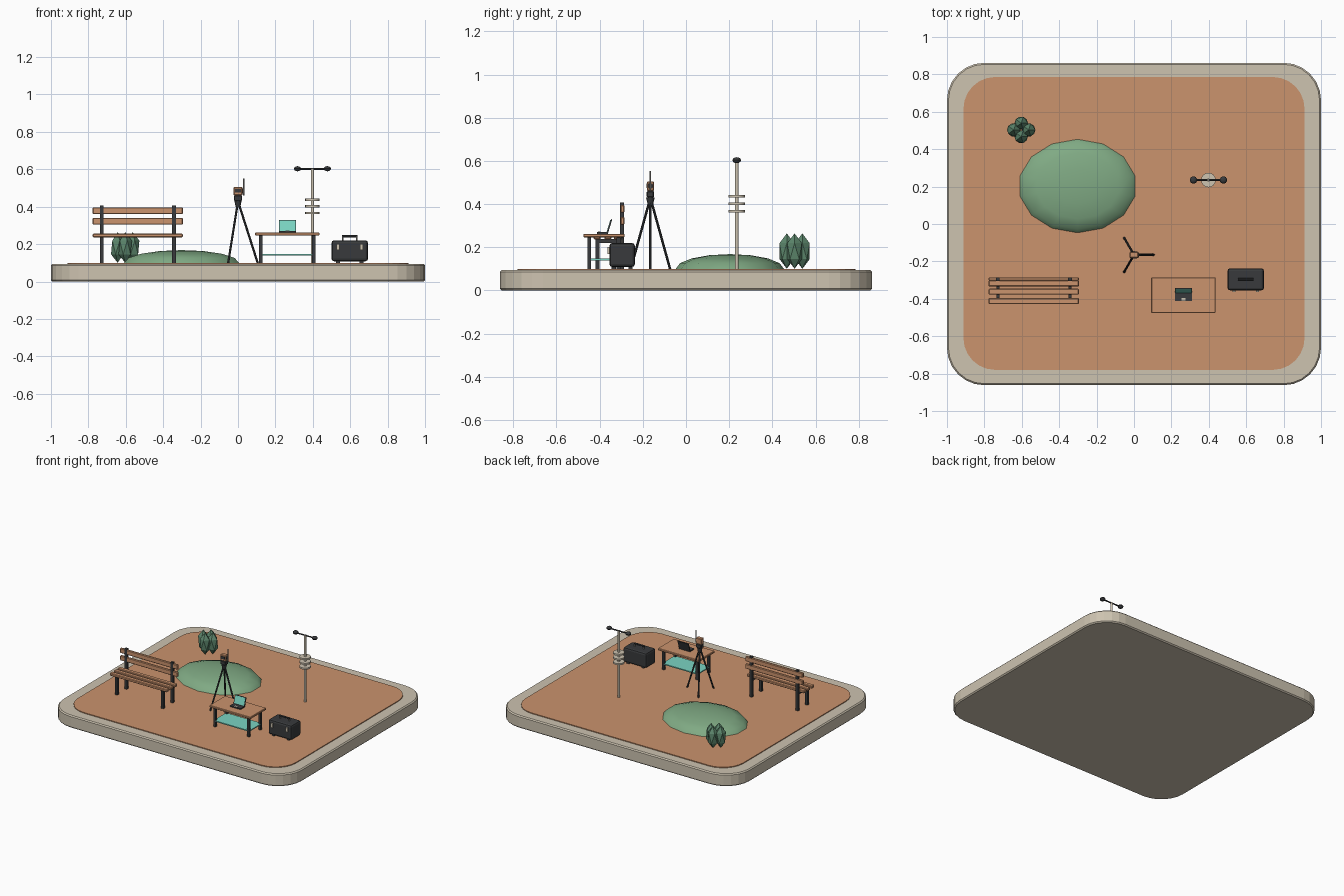
import bpy, bmesh, math
from mathutils import Vector

if "Cube" in bpy.data.objects:
    bpy.data.objects.remove(bpy.data.objects["Cube"])


def material(name, rgb):
    m = bpy.data.materials.new(name)
    lin = [((c / 255 + 0.055) / 1.055) ** 2.4 for c in rgb]
    m.diffuse_color = (*lin, 1)
    m.use_nodes = True
    m.node_tree.nodes["Principled BSDF"].inputs["Base Color"].default_value = m.diffuse_color
    return m


BEIGE = material("beige stone", (205, 195, 176))
CLAY = material("orange clay", (203, 147, 109))
GREEN = material("grass green", (128, 170, 132))
BUSH = material("bush green", (92, 134, 108))
DARK = material("charcoal", (56, 58, 60))
TEAL = material("teal", (122, 212, 194))
METAL = material("grey metal", (150, 148, 142))
GROUND = 0.1


def finish(name, bm, mat, bevel=0, segments=1, smooth=False):
    me = bpy.data.meshes.new(name)
    bmesh.ops.recalc_face_normals(bm, faces=bm.faces)
    bm.to_mesh(me)
    bm.free()
    ob = bpy.data.objects.new(name, me)
    bpy.context.collection.objects.link(ob)
    me.materials.append(mat)
    if bevel:
        mod = ob.modifiers.new("bevel", "BEVEL")
        mod.width, mod.segments = bevel, segments
        mod.limit_method, mod.angle_limit = "ANGLE", math.radians(40)
    if smooth:
        bpy.context.view_layer.objects.active = ob
        ob.select_set(True)
        bpy.ops.object.shade_smooth_by_angle(angle=math.radians(40))
        ob.select_set(False)
    return ob


def box(name, lo, hi, mat, bevel=0, segments=1):
    bm = bmesh.new()
    bmesh.ops.create_cube(bm, size=1)
    for v in bm.verts:
        v.co = [(a + b) / 2 + c * (b - a) for a, b, c in zip(lo, hi, v.co)]
    return finish(name, bm, mat, bevel, segments)


def rod(name, a, b, r, mat, sides=10, r2=None):
    a, b = Vector(a), Vector(b)
    d = b - a
    bm = bmesh.new()
    bmesh.ops.create_cone(bm, cap_ends=True, segments=sides, radius1=r,
                          radius2=r if r2 is None else r2, depth=d.length)
    bm.transform(d.to_track_quat("Z", "Y").to_matrix().to_4x4())
    bmesh.ops.translate(bm, verts=bm.verts, vec=(a + b) / 2)
    return finish(name, bm, mat, smooth=True)


def rounded_slab(name, hx, hy, cy, r, z0, z1, mat, bevel):
    bm = bmesh.new()
    pts = []
    for k, (sx, sy) in enumerate([(1, 1), (-1, 1), (-1, -1), (1, -1)]):
        for i in range(7):
            t = math.pi / 2 * (k + i / 6)
            pts.append((sx * (hx - r) + r * math.cos(t),
                        cy + sy * (hy - r) + r * math.sin(t), z0))
    face = bm.faces.new([bm.verts.new(p) for p in pts])
    top = bmesh.ops.extrude_face_region(bm, geom=[face])["geom"]
    bmesh.ops.translate(bm, vec=(0, 0, z1 - z0),
                        verts=[g for g in top if isinstance(g, bmesh.types.BMVert)])
    return finish(name, bm, mat, bevel)


# Platform and clay court
rounded_slab("platform", 1.0, 0.862, 0, 0.2, 0, 0.094, BEIGE, 0.008)
rounded_slab("clay_surface", 0.912, 0.783, 0.003, 0.17, 0.085, GROUND, CLAY, 0)

# Grass mound: upper half of a squashed sphere
bm = bmesh.new()
bmesh.ops.create_uvsphere(bm, u_segments=14, v_segments=8, radius=1)
for v in bm.verts:
    v.co = (v.co.x * 0.315 - 0.302, v.co.y * 0.25 + 0.203, v.co.z * 0.068 + GROUND)
bmesh.ops.bisect_plane(bm, geom=bm.verts[:] + bm.edges[:] + bm.faces[:],
                       plane_co=(0, 0, 0.097), plane_no=(0, 0, -1), clear_outer=True)
finish("grass_mound", bm, GREEN, smooth=True)

# Bush: four faceted spindles
for i, (dx, dy) in enumerate([(1, 0), (-1, 0), (0, 1), (0, -1)]):
    bm = bmesh.new()
    bmesh.ops.create_icosphere(bm, subdivisions=1, radius=1)
    for v in bm.verts:
        v.co = (v.co.x * 0.04 - 0.603 + dx * 0.04,
                v.co.y * 0.04 + 0.503 + dy * 0.036, v.co.z * 0.082 + 0.182)
    finish(f"bush_leaf_{i}", bm, BUSH)

# Bench
X0, X1 = -0.777, -0.295
for i, y in enumerate((-0.412, -0.362, -0.318)):
    box(f"bench_seat_slat_{i}", (X0, y - 0.016, 0.236), (X1, y + 0.016, 0.256), CLAY, 0.004)
for i, z in enumerate((0.322, 0.378)):
    box(f"bench_back_slat_{i}", (X0, -0.303, z - 0.018), (X1, -0.285, z + 0.018), CLAY, 0.004)
for i, x in enumerate((-0.728, -0.342)):
    box(f"bench_front_leg_{i}", (x - 0.01, -0.42, GROUND - 0.005), (x + 0.01, -0.4, 0.237), DARK)
    box(f"bench_back_post_{i}", (x - 0.01, -0.305, GROUND - 0.005), (x + 0.01, -0.287, 0.406), DARK)
    box(f"bench_rail_{i}", (x - 0.008, -0.42, 0.22), (x + 0.008, -0.29, 0.237), DARK)

# Tripod with instrument
TY = -0.165
for i in range(3):
    t = i * 2 * math.pi / 3
    c, s = math.cos(t), math.sin(t)
    rod(f"tripod_leg_{i}", (0.106 * c, TY + 0.106 * s, GROUND - 0.003),
        (0.006 * c, TY + 0.006 * s, 0.41), 0.006, DARK, 8)
rod("tripod_collar", (0, TY, 0.395), (0, TY, 0.43), 0.012, DARK, 10, 0.02)
box("tripod_head", (-0.022, TY - 0.017, 0.43), (0.022, TY + 0.017, 0.46), DARK, 0.004)
box("instrument_body", (-0.024, TY - 0.016, 0.46), (0.024, TY + 0.016, 0.505), CLAY, 0.004)
box("instrument_screen", (-0.016, TY - 0.019, 0.475), (0.016, TY - 0.014, 0.495), DARK)
rod("instrument_lens", (0.02, TY, 0.484), (0.027, TY, 0.484), 0.013, DARK, 12)
rod("instrument_antenna", (0.031, TY, 0.46), (0.031, TY, 0.552), 0.003, METAL, 8)

# Table
box("table_top", (0.092, -0.475, 0.246), (0.436, -0.285, 0.262), CLAY, 0.003)
box("table_shelf", (0.115, -0.455, 0.139), (0.413, -0.305, 0.147), TEAL)
for x in (0.122, 0.405):
    for y in (-0.448, -0.312):
        side = ("left" if x < 0.2 else "right") + ("_front" if y < -0.4 else "_back")
        box("table_leg_" + side, (x - 0.009, y - 0.009, GROUND - 0.003),
            (x + 0.009, y + 0.009, 0.248), DARK)

# Laptop
box("laptop_base", (0.22, -0.412, 0.262), (0.31, -0.362, 0.27), DARK)
box("laptop_touchpad", (0.254, -0.408, 0.27), (0.276, -0.395, 0.272), BEIGE)
lid = box("laptop_lid", (-0.046, -0.003, 0), (0.046, 0.003, 0.066), DARK)
screen = box("laptop_screen", (-0.042, -0.005, 0.004), (0.042, -0.002, 0.062), TEAL)
for ob in (lid, screen):
    ob.location = (0.265, -0.364, 0.266)
    ob.rotation_euler.x = -math.radians(17)

# Equipment case with latches, handle and feet
box("case_body", (0.5, -0.355, 0.108), (0.695, -0.237, 0.22), DARK, 0.014, 2)
for i, x in enumerate((0.535, 0.66)):
    box(f"case_latch_{i}", (x - 0.008, -0.364, 0.168), (x + 0.008, -0.353, 0.2), BEIGE)
    for j, y in enumerate((-0.335, -0.257)):
        box(f"case_foot_{i}{j}", (x - 0.01, y - 0.01, GROUND - 0.002),
            (x + 0.01, y + 0.01, 0.112), DARK)
for i, x in enumerate((0.56, 0.635)):
    rod(f"case_handle_post_{i}", (x, -0.296, 0.215), (x, -0.296, 0.242), 0.005, METAL, 8)
rod("case_handle_grip", (0.555, -0.296, 0.242), (0.64, -0.296, 0.242), 0.006, DARK, 8)

# Weather mast with discs and wind cups
MX, MY = 0.398, 0.235
rod("mast_pole", (MX, MY, GROUND - 0.003), (MX, MY, 0.605), 0.008, BEIGE, 12)
for i, z in enumerate((0.366, 0.402, 0.437)):
    rod(f"mast_disc_{i}", (MX, MY, z - 0.006), (MX, MY, z + 0.006), 0.039, BEIGE, 16)
rod("wind_arm", (MX - 0.08, MY, 0.602), (MX + 0.08, MY, 0.602), 0.005, DARK, 8)
for i, s in enumerate((-1, 1)):
    bm = bmesh.new()
    bmesh.ops.create_uvsphere(bm, u_segments=10, v_segments=6, radius=1)
    for v in bm.verts:
        v.co = (v.co.x * 0.02 + MX + s * 0.08, v.co.y * 0.02 + MY, v.co.z * 0.014 + 0.603)
    finish(f"wind_cup_{i}", bm, DARK, smooth=True)
